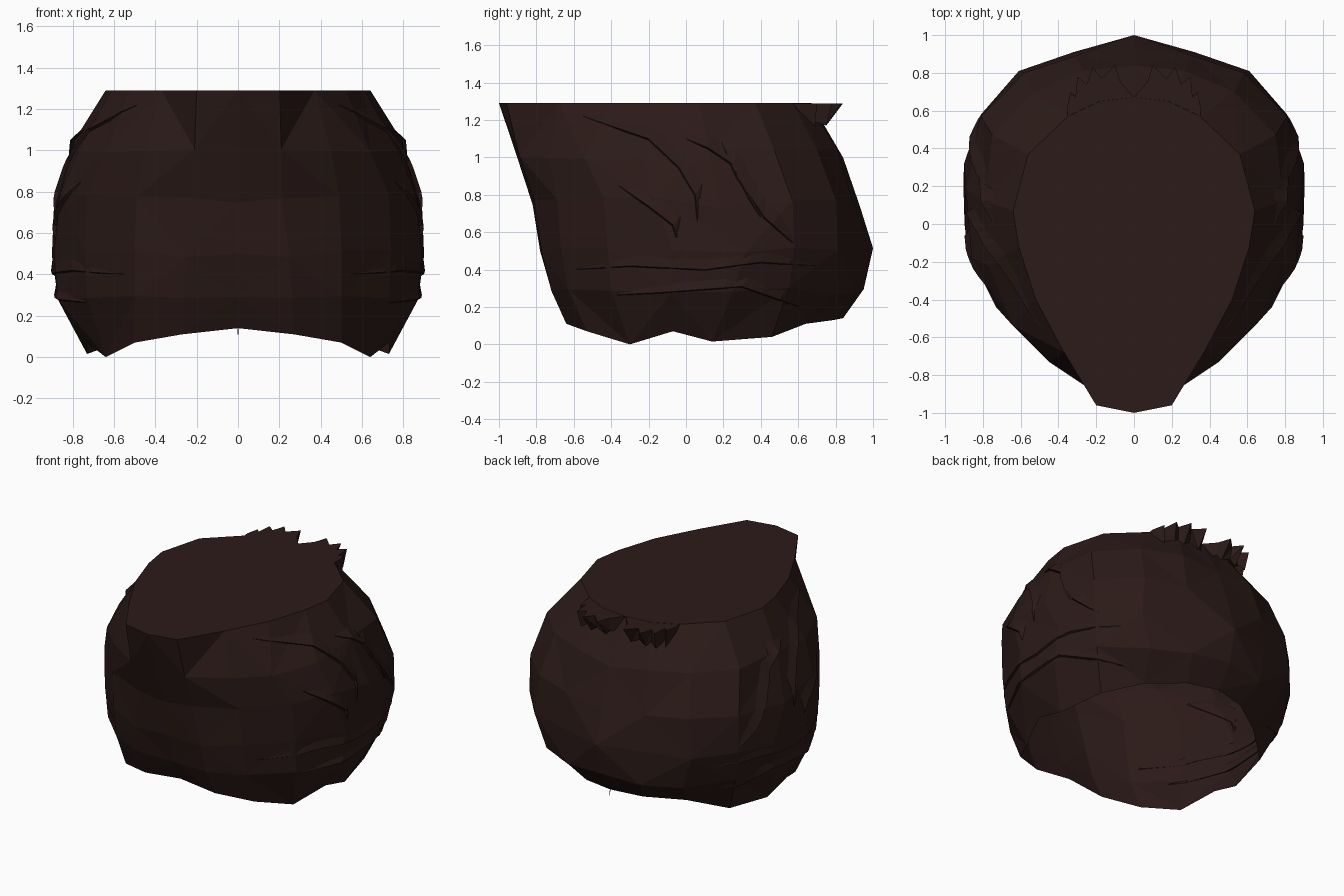
import bpy, bmesh, random
from mathutils import Vector
from mathutils.bvhtree import BVHTree

if "Cube" in bpy.data.objects:
    bpy.data.objects.remove(bpy.data.objects["Cube"])

random.seed(4)
mat = bpy.data.materials.new("dark_brown")
mat.diffuse_color = (0.024, 0.0105, 0.009, 1)
mat.use_nodes = True
mat.node_tree.nodes["Principled BSDF"].inputs["Base Color"].default_value = mat.diffuse_color


def finish(bm, name):
    bmesh.ops.recalc_face_normals(bm, faces=bm.faces)
    me = bpy.data.meshes.new(name)
    bm.to_mesh(me)
    bm.free()
    ob = bpy.data.objects.new(name, me)
    me.materials.append(mat)
    bpy.context.collection.objects.link(ob)
    return ob


def mirrored(half):
    # half outline runs front to back on +x; return the closed loop
    return half + [(-x, y, z) for x, y, z in half[-2:0:-1]]


def ring(z, pts, jitter=0.035):
    return mirrored([(x, y, z + random.uniform(-jitter, jitter)) for x, y in pts])


# Main mass: half outlines stacked from flat top to the open, wavy lower rim
rings = [
    ring(1.29, [(0, -1), (.2, -.96), (.37, -.68), (.52, -.4), (.61, -.12),
                (.64, .07), (.56, .37), (.35, .57), (.18, .65), (0, .67)], 0),
    ring(1.02, [(0, -.91), (.21, -.89), (.45, -.73), (.64, -.54), (.77, -.22),
                (.79, .12), (.75, .47), (.53, .7), (.27, .81), (0, .84)]),
    ring(.76, [(0, -.82), (.21, -.81), (.49, -.69), (.73, -.44), (.86, -.18),
               (.89, .18), (.81, .57), (.58, .8), (.31, .89), (0, .93)]),
    ring(.5, [(0, -.78), (.25, -.77), (.5, -.67), (.74, -.42), (.89, -.07),
              (.9, .32), (.81, .58), (.61, .81), (.32, .91), (0, 1.0)], .02),
    ring(.29, [(0, -.72), (.26, -.72), (.5, -.63), (.73, -.4), (.87, -.08),
               (.87, .25), (.77, .55), (.53, .79), (.28, .91), (0, .95)], .02),
]
rim = [(0, -.64, .14), (.27, -.64, .11), (.5, -.53, .07), (.64, -.3, 0),
       (.73, -.07, .07), (.73, .14, .015), (.66, .46, .04),
       (.45, .64, .11), (.22, .79, .13), (0, .84, .14)]
rings.append(mirrored(rim))

bm = bmesh.new()
loops = [[bm.verts.new(p) for p in r] for r in rings]
n = len(loops[0])
for level, (a, b) in enumerate(zip(loops, loops[1:])):
    for i in range(n):
        j = (i + 1) % n
        # mirrored diagonals, alternating for an irregular faceted look
        flip = ((min(i, n - 1 - i) + level) % 2 == 0) ^ (i >= n // 2)
        if flip:
            tris = (a[i], a[j], b[j]), (a[i], b[j], b[i])
        else:
            tris = (a[i], a[j], b[i]), (a[j], b[j], b[i])
        for t in tris:
            bm.faces.new(t)
bm.faces.new(loops[0])
bmesh.ops.recalc_face_normals(bm, faces=bm.faces)
tree = BVHTree.FromBMesh(bm)
finish(bm, "main_mass")

# Jagged tufts projecting from the back of the flat top
tuft = [(.35, .57), (.355, .61), (.335, .7), (.31, .67), (.3, .78), (.25, .74),
        (.22, .83), (.17, .77), (.1, .84), (.07, .75), (0, .67)]
for side, name in ((1, "tuft_right"), (-1, "tuft_left")):
    bm = bmesh.new()
    top = [bm.verts.new((side * x, y, 1.289)) for x, y in tuft]
    low = [bm.verts.new((side * x * .97, min(y, .76) - .01, 1.17 + .03 * (k % 2)))
           for k, (x, y) in enumerate(tuft)]
    for k in range(len(tuft) - 1):
        bm.faces.new((top[k], top[k + 1], low[k + 1]))
        bm.faces.new((top[k], low[k + 1], low[k]))
    bm.faces.new(top)
    finish(bm, name)


def densify(path, steps=4):
    pts = []
    for (y0, z0), (y1, z1) in zip(path, path[1:]):
        pts += [(y0 + (y1 - y0) * k / steps, z0 + (z1 - z0) * k / steps) for k in range(steps)]
    return pts + [path[-1]]


# Overlapping lock edges on both flanks, laid on the body surface
def lock(path, width, lift, name):
    path = densify(path)
    for side in (1, -1):
        bm = bmesh.new()
        rows = []
        for k, (y, z) in enumerate(path):
            t = k / (len(path) - 1)
            s = min(1, 4 * t + .05, 4 * (1 - t) + .05)   # taper at both tips
            row = []
            for dz, out in ((width * s, -.004), (0, lift * s), (-.01, -.01)):
                hit = tree.ray_cast(Vector((3, y + dz * .6, z + dz)), Vector((-1, 0, 0)))[0]
                x = hit.x if hit else .6
                row.append(bm.verts.new((side * (x + out), y + dz * .6, z + dz)))
            rows.append(row)
        for a, b in zip(rows, rows[1:]):
            for k in range(2):
                bm.faces.new((a[k], a[k + 1], b[k + 1]))
                bm.faces.new((a[k], b[k + 1], b[k]))
        finish(bm, name + ("_right" if side > 0 else "_left"))


lock([(-.55, 1.22), (-.2, 1.1), (-.04, .95), (.05, .8), (.06, .66)], .07, .022, "upper_lock")
lock([(-.36, .85), (-.2, .74), (-.07, .64), (-.05, .57)], .07, .02, "middle_lock")
lock([(0, 1.1), (.12, 1.05), (.24, .97), (.34, .78), (.4, .68)], .07, .022, "rear_upper_lock")
lock([(.19, 1.08), (.27, .9), (.42, .68), (.6, .52)], .07, .022, "rear_lock")
lock([(-.6, .4), (-.3, .42), (.1, .4), (.4, .44), (.7, .42)], .07, .014, "lower_fold")
lock([(-.45, .26), (-.1, .28), (.3, .31), (.5, .24), (.64, .19)], .06, .016, "bottom_fold")

# Loose strand hanging under the back edge
bm = bmesh.new()
bm.faces.new([bm.verts.new(p) for p in ((-.003, .84, .15), (.003, .84, .15), (0, .85, .08))])
finish(bm, "loose_strand")
